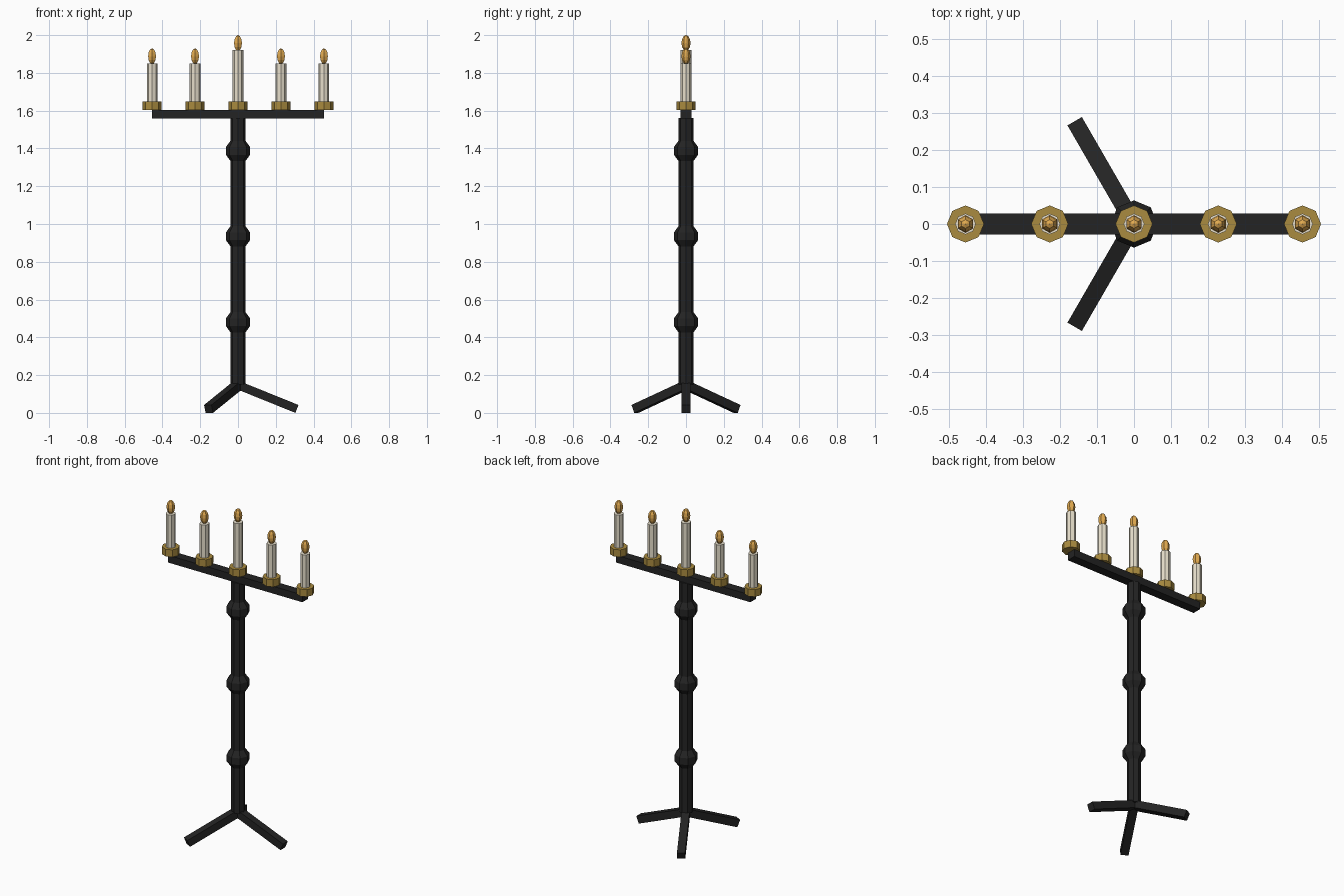
import bpy
from math import radians, cos, sin, atan2, hypot

cube = bpy.data.objects.get("Cube")
if cube:
    bpy.data.objects.remove(cube, do_unlink=True)


def material(name, rgb):
    m = bpy.data.materials.new(name)
    m.use_nodes = True
    m.diffuse_color = (*rgb, 1)
    m.node_tree.nodes["Principled BSDF"].inputs["Base Color"].default_value = (*rgb, 1)
    return m


iron = material("black iron", (0.017, 0.017, 0.017))
brass = material("brass", (0.40, 0.26, 0.05))
wax = material("ivory wax", (0.80, 0.74, 0.60))
glow = material("amber flame", (0.75, 0.40, 0.08))


def finish(name, mat):
    ob = bpy.context.object
    ob.name = name
    ob.data.materials.append(mat)
    return ob


def cylinder(name, mat, radius, x, z0, z1, sides=8):
    bpy.ops.mesh.primitive_cylinder_add(
        vertices=sides, radius=radius, depth=z1 - z0, location=(x, 0, (z0 + z1) / 2))
    return finish(name, mat)


def ball(name, mat, radius, height, x, z, sides, rings):
    bpy.ops.mesh.primitive_uv_sphere_add(
        segments=sides, ring_count=rings, radius=1, location=(x, 0, z))
    bpy.context.object.scale = (radius, radius, height)
    return finish(name, mat)


def box(name, mat, size, loc, rot=(0, 0, 0)):
    bpy.ops.mesh.primitive_cube_add(size=1, location=loc, rotation=rot)
    bpy.context.object.scale = size
    return finish(name, mat)


# Post with three faceted knobs
cylinder("post", iron, 0.04, 0, 0.15, 1.56)
for i, z in enumerate((0.48, 0.935, 1.387)):
    ball(f"knob_{i + 1}", iron, 0.067, 0.067, 0, z, 8, 5)

# Tripod legs sloping down from the post
reach, top, foot, thick = 0.312, 0.147, 0.021, 0.045
slope = atan2(top - foot, reach)
for i in range(3):
    a = radians(120 * i)
    box(f"leg_{i + 1}", iron, (hypot(reach, top - foot), thick, thick),
        (cos(a) * reach / 2, sin(a) * reach / 2, (top + foot) / 2), (0, slope, a))

# Crossbar
box("crossbar", iron, (0.91, 0.056, 0.045), (0, 0, 1.5815))

# Drip pans, candles and flames, the middle candle taller
for i in range(5):
    x = (i - 2) * 0.2275
    tip = 2.0 if i == 2 else 1.93
    cylinder(f"drip_pan_{i + 1}", brass, 0.05, x, 1.604, 1.648)
    cylinder(f"candle_{i + 1}", wax, 0.028, x, 1.64, tip - 0.08)
    ball(f"flame_{i + 1}", glow, 0.024, 0.042, x, tip - 0.042, 6, 6)
